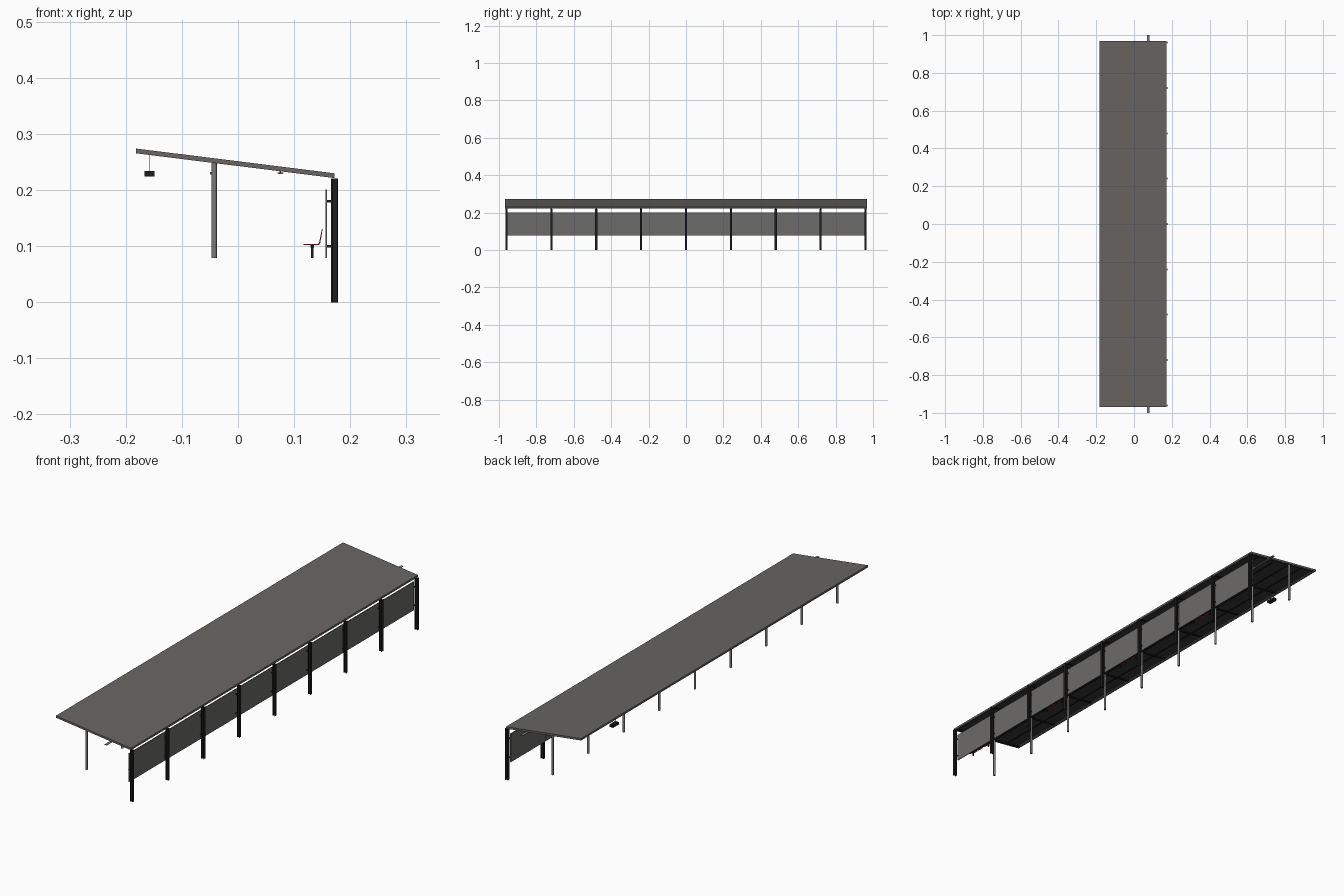
import bpy, bmesh, math

if "Cube" in bpy.data.objects:
    bpy.data.objects.remove(bpy.data.objects["Cube"])


def mat(name, r, g, b):
    m = bpy.data.materials.new(name)
    m.diffuse_color = (r, g, b, 1)
    m.use_nodes = True
    m.node_tree.nodes["Principled BSDF"].inputs["Base Color"].default_value = m.diffuse_color
    return m


ROOF = mat("warm grey sheet", 0.14, 0.131, 0.121)
WALL = mat("grey panel", 0.15, 0.147, 0.138)
DARK = mat("near black steel", 0.013, 0.013, 0.014)
SOFFIT = mat("dark soffit", 0.04, 0.039, 0.037)
STEEL = mat("mid grey steel", 0.2, 0.2, 0.2)
RED = mat("red seat", 0.5, 0.05, 0.03)
LAMP = mat("white lamp", 0.85, 0.85, 0.82)

BAYS = [-0.96 + 0.24 * i for i in range(9)]      # column lines along y


def finish(name, bm, *mats):
    bmesh.ops.recalc_face_normals(bm, faces=bm.faces)
    me = bpy.data.meshes.new(name)
    bm.to_mesh(me)
    bm.free()
    for m in mats:
        me.materials.append(m)
    ob = bpy.data.objects.new(name, me)
    bpy.context.collection.objects.link(ob)
    return ob


def add_prism(bm, pts, y0, y1):
    """Extrude an x-z profile along y."""
    a = [bm.verts.new((x, y0, z)) for x, z in pts]
    b = [bm.verts.new((x, y1, z)) for x, z in pts]
    n = len(pts)
    bm.faces.new(a)
    bm.faces.new(b[::-1])
    for i in range(n):
        j = (i + 1) % n
        bm.faces.new((a[i], b[i], b[j], a[j]))


def add_box(bm, x0, x1, y0, y1, z0, z1):
    add_prism(bm, [(x0, z0), (x1, z0), (x1, z1), (x0, z1)], y0, y1)


def roof_z(x):
    return 0.274 - (x + 0.182) * 0.044 / 0.353


def sloped(bm, x0, x1, y0, y1, top, bottom):
    """Bar following the roof slope, depths measured below the top surface."""
    add_prism(bm, [(x0, roof_z(x0) - bottom), (x1, roof_z(x1) - bottom),
                   (x1, roof_z(x1) - top), (x0, roof_z(x0) - top)], y0, y1)


X0, X1, YE = -0.182, 0.172, 0.968

# roof sheet, dark below
bm = bmesh.new()
sloped(bm, X0, X1, -YE, YE, 0, 0.004)
roof = finish("roof_sheet", bm, ROOF, SOFFIT)
for p in roof.data.polygons:
    p.material_index = 1 if p.normal.z < -0.5 else 0

# edge fascia around the roof
bm = bmesh.new()
sloped(bm, X0, X0 + 0.012, -YE, YE, 0.004, 0.0085)
sloped(bm, X1 - 0.008, X1, -YE, YE, 0.004, 0.0085)
for s in (-1, 1):
    sloped(bm, X0 + 0.012, X1 - 0.008, min(s * YE, s * (YE - 0.006)),
           max(s * YE, s * (YE - 0.006)), 0.004, 0.0085)
finish("roof_fascia", bm, ROOF)

# cross beams at every column line, and two long purlins
bm = bmesh.new()
for y in BAYS:
    sloped(bm, X0 + 0.012, X1 - 0.008, y - 0.004, y + 0.004, 0.004, 0.0085)
for x in (-0.11, -0.043, 0.03, 0.12):
    sloped(bm, x - 0.003, x + 0.003, -0.96, 0.96, 0.004, 0.007)
finish("roof_beams", bm, DARK)

# rear H-section columns down to the ground
bm = bmesh.new()
for y in BAYS:
    add_box(bm, 0.166, 0.168, y - 0.0055, y + 0.0055, 0, 0.221)
    add_box(bm, 0.176, 0.178, y - 0.0055, y + 0.0055, 0, 0.221)
    add_box(bm, 0.168, 0.176, y - 0.0015, y + 0.0015, 0, 0.221)
finish("rear_columns", bm, DARK)

# round front columns
bm = bmesh.new()
for y in BAYS:
    ring = [(-0.0425 + 0.0048 * math.cos(math.tau * i / 16),
             y + 0.0048 * math.sin(math.tau * i / 16)) for i in range(16)]
    lo = [bm.verts.new((x, v, 0.079)) for x, v in ring]
    hi = [bm.verts.new((x, v, roof_z(x) - 0.003)) for x, v in ring]
    bm.faces.new(lo[::-1])
    bm.faces.new(hi)
    for i in range(16):
        j = (i + 1) % 16
        bm.faces.new((lo[i], lo[j], hi[j], hi[i])).smooth = True
cols = finish("front_columns", bm, STEEL)
for e in cols.data.edges:
    a, b = (cols.data.vertices[v].co for v in e.vertices)
    e.use_edge_sharp = abs(a.z - b.z) < 0.01

# back wall panels with thin mounting clips
bm = bmesh.new()
for a, b in zip(BAYS, BAYS[1:]):
    add_box(bm, 0.1555, 0.1585, a + 0.0005, b - 0.0005, 0.079, 0.201)
finish("back_wall", bm, WALL)
bm = bmesh.new()
for y in BAYS:
    for z in (0.1, 0.18):
        add_box(bm, 0.1585, 0.166, y - 0.003, y + 0.003, z - 0.002, z + 0.002)
finish("wall_clips", bm, DARK)

# benches: red seats and backs on a black rail with legs
seats, frames = bmesh.new(), bmesh.new()
for c in (-0.84, -0.36, 0.12, 0.6):
    for i in range(4):
        y = c + (i - 1.5) * 0.036
        add_prism(seats, [(0.117, 0.102), (0.144, 0.102), (0.1465, 0.105),
                          (0.1510, 0.131), (0.1495, 0.131), (0.1445, 0.106),
                          (0.143, 0.104), (0.117, 0.104)], y - 0.015, y + 0.015)
    add_box(frames, 0.129, 0.135, c - 0.072, c + 0.072, 0.098, 0.102)
    for s in (-1, 1):
        y = c + s * 0.05
        add_box(frames, 0.130, 0.1345, y - 0.0025, y + 0.0025, 0.079, 0.098)
finish("bench_seats", seats, RED)
finish("bench_frames", frames, DARK)

# lighting rail running past both roof ends, with lamps beneath
bm = bmesh.new()
add_box(bm, 0.070, 0.081, -1, 1, 0.2295, 0.2315)
for y in BAYS:
    add_box(bm, 0.074, 0.077, y - 0.0015, y + 0.0015, 0.2315, 0.234)
finish("lighting_rail", bm, STEEL)
bm = bmesh.new()
for a in BAYS[:-1]:
    add_box(bm, 0.072, 0.079, a + 0.08, a + 0.16, 0.2285, 0.2295)
finish("lamps", bm, LAMP)

# hanging display near the far end
bm = bmesh.new()
add_box(bm, -0.167, -0.149, 0.69, 0.73, 0.2245, 0.234)
finish("hanging_display", bm, DARK)
bm = bmesh.new()
for y in (0.7, 0.72):
    add_box(bm, -0.1585, -0.1575, y - 0.0005, y + 0.0005, 0.234, 0.264)
finish("display_hangers", bm, STEEL)

# small speakers on the front columns
bm = bmesh.new()
for y in BAYS[1::2]:
    add_box(bm, -0.0495, -0.046, y - 0.003, y + 0.003, 0.228, 0.232)
finish("column_speakers", bm, STEEL)
